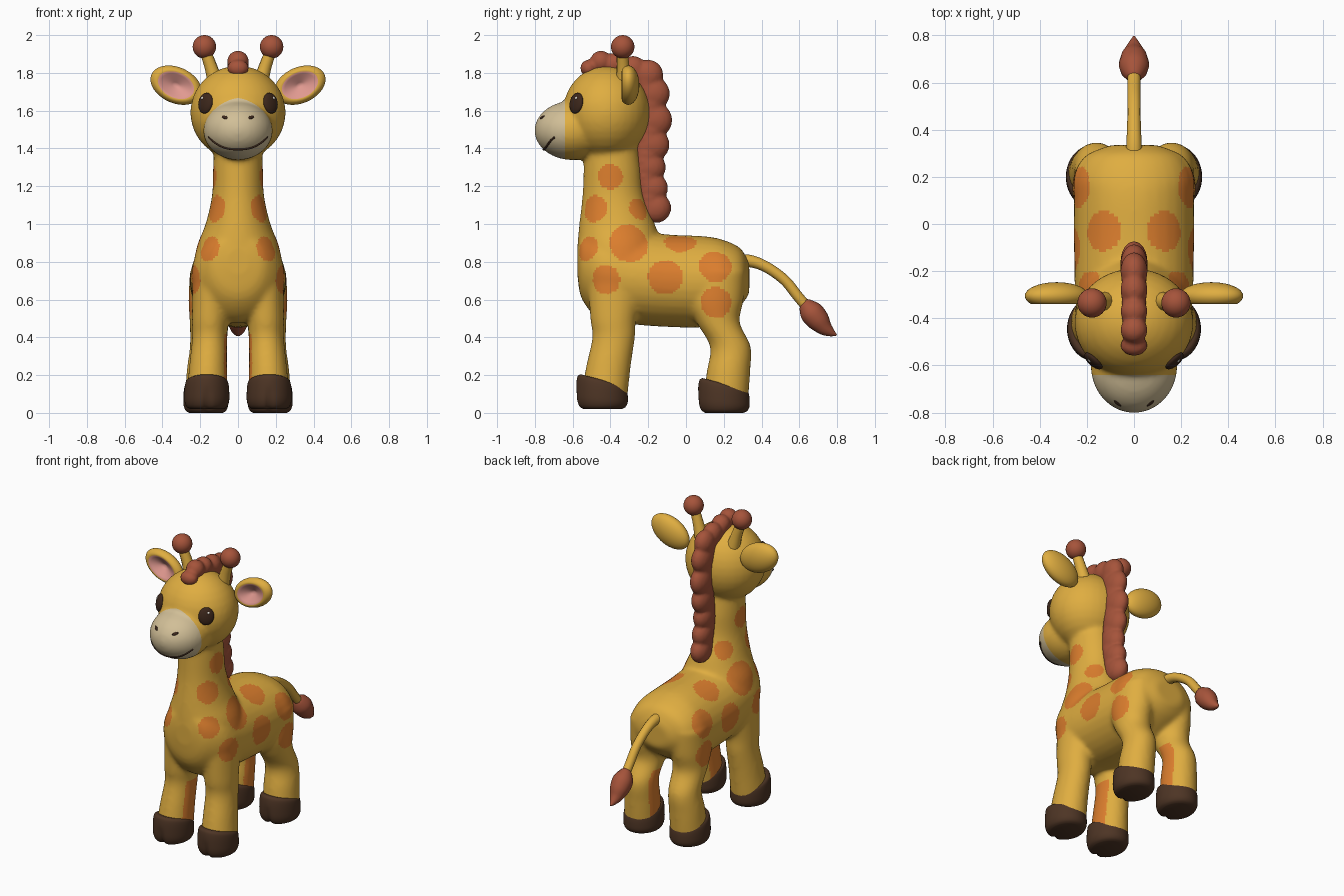
import bpy, bmesh, math
from mathutils import Vector, Matrix
from mathutils.bvhtree import BVHTree

if "Cube" in bpy.data.objects:
    bpy.data.objects.remove(bpy.data.objects["Cube"])


def material(name, rgb):
    m = bpy.data.materials.new(name)
    m.diffuse_color = (*rgb, 1)
    m.use_nodes = True
    m.node_tree.nodes["Principled BSDF"].inputs["Base Color"].default_value = m.diffuse_color
    return m


YELLOW = material("coat yellow", (0.74, 0.42, 0.052))
ORANGE = material("spot orange", (0.72, 0.21, 0.027))
RUST = material("mane rust", (0.38, 0.088, 0.043))
HOOF = material("hoof brown", (0.075, 0.035, 0.018))
CREAM = material("muzzle cream", (0.64, 0.52, 0.31))
PINK = material("ear pink", (0.75, 0.32, 0.28))
DARK = material("eye brown", (0.045, 0.02, 0.011))
WHITE = material("eye glint", (0.85, 0.82, 0.75))


def spline(rows, n=6):
    """Smoothly interpolate rows of numbers (Catmull-Rom)."""
    out = []
    for i in range(len(rows) - 1):
        a, b, c, d = rows[max(i - 1, 0)], rows[i], rows[i + 1], rows[min(i + 2, len(rows) - 1)]
        for k in range(n):
            t = k / n
            out.append([0.5 * (2 * q + (r - p) * t + (2 * p - 5 * q + 4 * r - s) * t * t
                               + (3 * q - p - 3 * r + s) * t ** 3)
                        for p, q, r, s in zip(a, b, c, d)])
    return out + [list(rows[-1])]


def loft(bm, rings, axis="z", segs=32):
    """Skin ellipses (x, y, z, half width, half depth) stacked along an axis."""
    loops = []
    for x, y, z, a, b in rings:
        loop = []
        for i in range(segs):
            t = math.tau * i / segs
            u, v = a * math.cos(t), b * math.sin(t)
            loop.append(bm.verts.new((x + u, y + v, z) if axis == "z" else (x + u, y, z + v)))
        loops.append(loop)
    for p, q in zip(loops, loops[1:]):
        for i in range(segs):
            j = (i + 1) % segs
            bm.faces.new((p[i], p[j], q[j], q[i]))
    bm.faces.new(loops[0])
    bm.faces.new(loops[-1])


def ellipsoid(bm, c, r, rot=None, segs=32):
    mat = Matrix.Translation(c) @ (rot or Matrix()) @ Matrix.Diagonal((*r, 1))
    return bmesh.ops.create_uvsphere(bm, u_segments=segs, v_segments=segs // 2,
                                     radius=1, matrix=mat)["verts"]


def finish(name, bm, mats, mirror=False):
    bmesh.ops.recalc_face_normals(bm, faces=bm.faces)
    me = bpy.data.meshes.new(name)
    bm.to_mesh(me)
    bm.free()
    for m in mats:
        me.materials.append(m)
    me.polygons.foreach_set("use_smooth", [True] * len(me.polygons))
    ob = bpy.data.objects.new(name, me)
    bpy.context.collection.objects.link(ob)
    if mirror:
        ob.modifiers.new("mirror", "MIRROR")
    return ob


def bake(ob):
    """Replace an object's data by its evaluated mesh."""
    dg = bpy.context.evaluated_depsgraph_get()
    me = bpy.data.meshes.new_from_object(ob.evaluated_get(dg))
    name, mats = ob.name, list(ob.data.materials)
    bpy.data.objects.remove(ob)
    me.materials.clear()
    for m in mats:
        me.materials.append(m)
    me.polygons.foreach_set("use_smooth", [True] * len(me.polygons))
    new = bpy.data.objects.new(name, me)
    bpy.context.collection.objects.link(new)
    return new


def fuse(ob, voxel, rounds):
    """Merge overlapping volumes into one soft skin."""
    rm = ob.modifiers.new("fuse", "REMESH")
    rm.mode, rm.voxel_size = "VOXEL", voxel
    sm = ob.modifiers.new("soften", "SMOOTH")
    sm.factor, sm.iterations = 0.5, rounds
    return bake(ob)


def tube(name, pts, mat, mirror=False):
    """Round tube through (x, y, z, radius) points."""
    cu = bpy.data.curves.new(name, "CURVE")
    cu.dimensions, cu.bevel_depth, cu.bevel_resolution, cu.use_fill_caps = "3D", 1, 4, True
    path = spline(pts)
    sp = cu.splines.new("POLY")
    sp.points.add(len(path) - 1)
    for p, (x, y, z, r) in zip(sp.points, path):
        p.co, p.radius = (x, y, z, 1), r
    cu.materials.append(mat)
    ob = bpy.data.objects.new(name, cu)
    bpy.context.collection.objects.link(ob)
    ob = bake(ob)
    if mirror:
        ob.modifiers.new("mirror", "MIRROR")
    return ob


# Body: torso, neck, head and legs fused together
bm = bmesh.new()
loft(bm, spline([(0, y, z, a, b) for y, z, a, b in (
    (-.575, .80, .06, .07), (-.55, .78, .15, .18), (-.45, .74, .23, .25), (-.3, .72, .25, .25),
    (-.1, .70, .255, .245), (.1, .695, .255, .24), (.2, .71, .25, .205), (.29, .72, .20, .15),
    (.335, .71, .10, .08))]), "y")
loft(bm, spline([(0, y, z, a, b) for z, y, a, b in (
    (1.45, -.40, .125, .14), (1.3, -.39, .132, .152), (1.15, -.385, .138, .163),
    (1.0, -.365, .172, .20), (.88, -.35, .218, .225), (.75, -.34, .235, .23), (.6, -.33, .2, .2))]))
ellipsoid(bm, (0, -.42, 1.59), (.253, .232, .248))
ellipsoid(bm, (0, -.60, 1.495), (.185, .203, .157))
for s in (-1, 1):
    for leg in (
        ((.7, .14, -.37, .10, .15), (.5, .147, -.385, .097, .122), (.4, .15, -.383, .093, .113),
         (.25, .158, -.41, .10, .118), (.08, .165, -.435, .11, .125)),
        ((.75, .14, .17, .115, .145), (.6, .147, .155, .115, .15), (.48, .152, .17, .104, .115),
         (.35, .157, .235, .098, .108), (.22, .165, .225, .107, .115), (.07, .17, .21, .11, .12)),
    ):
        loft(bm, spline([(s * x, y, z, a, b) for z, x, y, a, b in leg]))
body = fuse(finish("body", bm, [YELLOW, ORANGE, CREAM]), .0125, 10)

# Coat colours: muzzle, mirrored spots and inner-leg patches
bm = bmesh.new()
bm.from_mesh(body.data)
snout = [f for f in bm.faces if f.calc_center_median().z > 1.3]
geom = snout + list({e for f in snout for e in f.edges}) + list({v for f in snout for v in f.verts})
bmesh.ops.bisect_plane(bm, geom=geom, plane_co=(0, -.64, 0), plane_no=(0, 1, 0))
bm.normal_update()
tree = BVHTree.FromBMesh(bm)
spots = []
for y, z, r in ((-.40, 1.25, .067), (-.485, 1.08, .072), (-.25, 1.08, .06), (-.525, .87, .068),
                (-.30, .90, .105), (-.03, .905, .085), (-.425, .705, .077), (-.11, .72, .092),
                (.155, .78, .088), (.16, .585, .082)):
    for s in (-1, 1):
        hit = tree.ray_cast(Vector((s, y, z)), Vector((-s, 0, 0)))[0]
        if hit:
            spots.append((hit, r))
for f in bm.faces:
    c = f.calc_center_median()
    inward = -f.normal.x * (1 if c.x > 0 else -1)
    if c.z > 1.3 and c.y < -.64:
        f.material_index = 2
    elif any((c - p).length < r for p, r in spots) or (c.z < .42 and inward > .88):
        f.material_index = 1
    else:
        f.material_index = 0
    f.smooth = True
bm.to_mesh(body.data)
bm.free()

# Hooves with a small cleft at the front
for name, x, y, z0 in (("front_hoof", .165, -.445, .02), ("hind_hoof", .17, .2, 0)):
    bm = bmesh.new()
    loft(bm, spline([(x, y, z, .119 * k, .137 * k) for z, k in (
        (0, .75), (.012, .9), (.04, .99), (.08, 1), (.12, .98), (.145, .93), (.155, .82))], 3), segs=48)
    for v in bm.verts:
        if v.co.y < y and v.co.z < .1:
            v.co.y += .025 * math.exp(-((v.co.x - x) / .015) ** 2) * (1 - v.co.z / .1)
        v.co.z += z0 - (v.co.y - y) * .25 * v.co.z / .15
    finish(name, bm, [HOOF], mirror=True)

# Scalloped mane with forelock
bm = bmesh.new()
mane = ((-.515, 1.825, .045), (-.45, 1.86, .058), (-.37, 1.85, .058), (-.28, 1.82, .07),
        (-.2, 1.79, .08), (-.175, 1.69, .09), (-.165, 1.55, .093), (-.175, 1.42, .088),
        (-.19, 1.3, .083), (-.175, 1.19, .08), (-.158, 1.085, .08))
for y, z, r in mane:
    ellipsoid(bm, (0, y, z), (.058, r, r), segs=24)
for y, z, r in spline(mane, 3)[6:]:
    ellipsoid(bm, (0, y - .02, z - .01), (.054, r * .85, r * .85), segs=16)
fuse(finish("mane", bm, [RUST]), .01, 4)

# Tail and tuft
tube("tail", [(0, .24, .80, .036), (0, .33, .805, .033), (0, .42, .775, .029), (0, .52, .705, .028),
              (0, .59, .62, .028), (0, .64, .56, .028)], YELLOW)
tube("tail_tuft", [(0, .615, .59, .012), (0, .63, .575, .037), (0, .662, .535, .062),
                   (0, .70, .49, .06), (0, .735, .45, .042), (0, .77, .425, .022),
                   (0, .797, .412, .004)], RUST)

# Horns
tube("horn_stalk", [(.12, -.33, 1.75, .042), (.143, -.333, 1.83, .034), (.175, -.338, 1.92, .03)],
     YELLOW, mirror=True)
bm = bmesh.new()
ellipsoid(bm, (.178, -.335, 1.938), (.062, .062, .062))
finish("horn_knob", bm, [RUST], mirror=True)

# Ears: flattened, dished on the front with a pink lining
bm = bmesh.new()
ellipsoid(bm, (0, 0, 0), (1, 1, 1), segs=40)
for f in bm.faces:
    c = f.calc_center_median()
    f.material_index = int(c.z > 0 and c.xy.length < .72)
for v in bm.verts:
    r = v.co.xy.length
    if v.co.z > 0 and r < .75:
        v.co.z = .66 - 1.2 * (.75 - r)
a = math.radians(24)
turn = Matrix(((math.cos(a), -math.sin(a), 0, .328), (0, 0, -1, -.305),
               (math.sin(a), math.cos(a), 0, 1.735), (0, 0, 0, 1)))
bm.transform(turn @ Matrix.Diagonal((.142, .095, .058, 1)))
finish("ear", bm, [YELLOW, PINK], mirror=True)


def on_face(x, z):
    p, n = tree.ray_cast(Vector((x, -2, z)), Vector((0, 1, 0)))[:2]
    return p, n


# Eyes with a glint
p, n = on_face(.172, 1.64)
rot = n.to_track_quat("Z", "Y").to_matrix().to_4x4()
bm = bmesh.new()
ellipsoid(bm, p, (.048, .056, .02), rot)
finish("eye", bm, [DARK], mirror=True)
bm = bmesh.new()
ellipsoid(bm, p + rot @ Vector((.012, .024, .0165)), (.008, .008, .004), rot, 12)
finish("eye_glint", bm, [WHITE], mirror=True)

# Nostrils
p, n = on_face(.07, 1.565)
bm = bmesh.new()
ellipsoid(bm, p, (.02, .009, .004),
          n.to_track_quat("Z", "Y").to_matrix().to_4x4() @ Matrix.Rotation(.4, 4, "Z"), 16)
finish("nostril", bm, [DARK], mirror=True)

# Smiling mouth
smile = []
for i in range(-8, 9):
    x = i / 8 * .155
    p, n = on_face(x, 1.395 + .065 * (abs(i) / 8) ** 2.5)
    smile.append((*p, .0055))
tube("mouth", smile, DARK)
